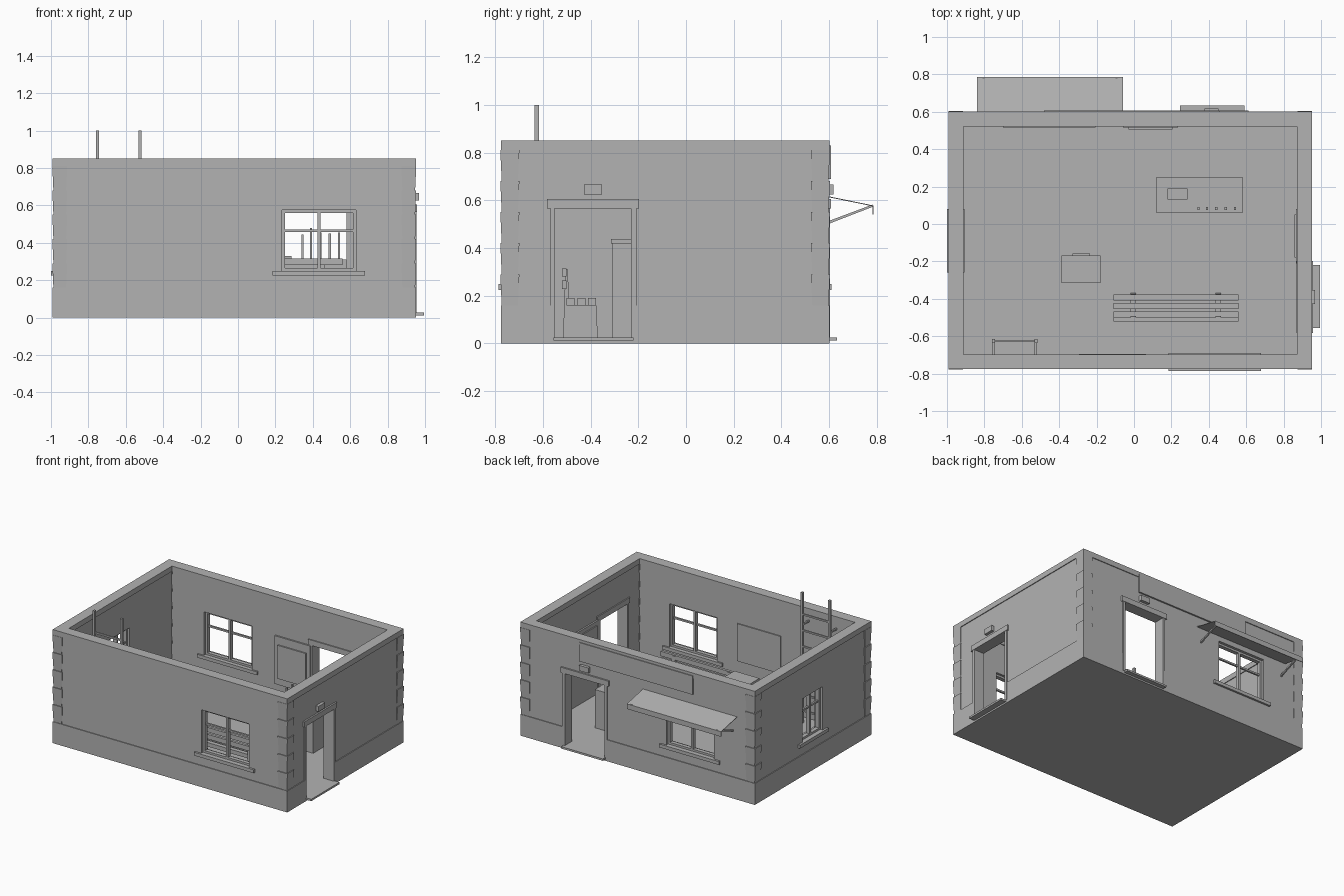
import bpy, bmesh, math
from mathutils import Vector, Matrix

cube = bpy.data.objects.get("Cube")
if cube:
    bpy.data.objects.remove(cube, do_unlink=True)

grey = bpy.data.materials.new("plain_grey")
grey.use_nodes = True
grey.diffuse_color = (0.45, 0.45, 0.45, 1)
grey.node_tree.nodes["Principled BSDF"].inputs["Base Color"].default_value = (0.45, 0.45, 0.45, 1)

XL, XR, YF, YB = -0.985, 0.945, -0.77, 0.595   # outer wall faces
THICK, PROUD, TOP = 0.067, 0.006, 0.85
PLINTH, CAP = 0.16, 0.81


def finish(name, bm):
    bmesh.ops.recalc_face_normals(bm, faces=bm.faces)
    mesh = bpy.data.meshes.new(name)
    bm.to_mesh(mesh)
    bm.free()
    mesh.materials.append(grey)
    obj = bpy.data.objects.new(name, mesh)
    bpy.context.collection.objects.link(obj)
    return obj


def add_box(bm, xs, ys, zs):
    lo, hi = Vector(map(min, (xs, ys, zs))), Vector(map(max, (xs, ys, zs)))
    m = Matrix.Translation((lo + hi) / 2) @ Matrix.Diagonal((*(hi - lo), 1))
    bmesh.ops.create_cube(bm, size=1, matrix=m)


def boxes(name, parts):
    bm = bmesh.new()
    for p in parts:
        add_box(bm, *p)
    return finish(name, bm)


def prism(name, profile, x0, x1):
    """Extrude a (y, z) profile along x."""
    bm = bmesh.new()
    f = bm.faces.new([bm.verts.new((x0, y, z)) for y, z in profile])
    r = bmesh.ops.extrude_face_region(bm, geom=[f])
    bmesh.ops.translate(bm, vec=(x1 - x0, 0, 0),
                        verts=[v for v in r["geom"] if isinstance(v, bmesh.types.BMVert)])
    return finish(name, bm)


def on_wall(wall, u, d, z):
    """Box on a wall: u along it, d outward from its outer face."""
    if wall in ("front", "back"):
        base, s = (YF, -1) if wall == "front" else (YB, 1)
        return u, (base + s * d[0], base + s * d[1]), z
    base, s = (XL, -1) if wall == "left_end" else (XR, 1)
    return (base + s * d[0], base + s * d[1]), u, z


# Wall shell: one profile carried round the rectangle
IN = -THICK
profile = [(PROUD, 0), (PROUD, PLINTH), (0, PLINTH), (0, CAP), (PROUD, CAP), (PROUD, TOP),
           (IN - PROUD, TOP), (IN - PROUD, CAP), (IN, CAP), (IN, 0)]
bm = bmesh.new()
rings = []
for d, z in profile:
    corners = [(XL - d, YF - d), (XR + d, YF - d), (XR + d, YB + d), (XL - d, YB + d)]
    rings.append([bm.verts.new((x, y, z)) for x, y in corners])
for i, a in enumerate(rings):
    b = rings[(i + 1) % len(rings)]
    for k in range(4):
        n = (k + 1) % 4
        bm.faces.new((a[k], a[n], b[n], b[k]))
walls = finish("walls", bm)

# Openings
WZ = (0.25, 0.575)
DZ = (0.025, 0.565)
windows = {"front": (0.235, 0.63), "back": (-0.65, -0.255), "left_end": (-0.21, 0.03)}
doors = {"right_end": (-0.55, -0.23), "back": (0.25, 0.58)}
holes = [on_wall(w, u, (-0.2, 0.1), WZ) for w, u in windows.items()]
holes += [on_wall(w, u, (-0.2, 0.1), DZ) for w, u in doors.items()]
cutter = boxes("opening_cutter", holes)
cutter.hide_render = True
cut = walls.modifiers.new("openings", "BOOLEAN")
cut.operation, cut.solver, cut.object = "DIFFERENCE", "EXACT", cutter
bpy.context.view_layer.objects.active = walls
bpy.ops.object.modifier_apply(modifier=cut.name)
bpy.data.objects.remove(cutter, do_unlink=True)

boxes("floor", [((XL + 0.01, XR - 0.01), (YF + 0.01, YB - 0.01), (0, 0.024))])

# Corner stones: stacked blocks, each wider at the top
bm = bmesh.new()
COURSES = 5
step = (CAP - PLINTH) / COURSES
for cx, sx in ((XL, 1), (XR, -1)):
    for cy, sy in ((YF, 1), (YB, -1)):
        for i in range(COURSES):
            m = Matrix.Translation((cx + sx * 0.032, cy + sy * 0.032, PLINTH + step * (i + 0.5)))
            m = m @ Matrix.Rotation(math.pi / 4, 4, "Z")
            bmesh.ops.create_cone(bm, cap_ends=True, segments=4, depth=step, matrix=m,
                                  radius1=0.034 * math.sqrt(2), radius2=0.04 * math.sqrt(2))
finish("corner_stones", bm)

# Windows: frame, crossed bars, sill
for w, (a, b) in windows.items():
    z0, z1 = WZ
    f, mid = 0.015, (a + b) / 2
    d, bar = (-0.05, -0.02), (-0.042, -0.028)
    boxes(w + "_window_frame", [
        on_wall(w, (a, a + f), d, WZ), on_wall(w, (b - f, b), d, WZ),
        on_wall(w, (a, b), d, (z0, z0 + f)), on_wall(w, (a, b), d, (z1 - f, z1)),
        on_wall(w, (mid - 0.008, mid + 0.008), d, WZ),
        on_wall(w, (a, b), bar, (0.457, 0.47))])
    boxes(w + "_window_sill", [on_wall(w, (a - 0.05, b + 0.05), (-0.08, 0.015), (0.225, z0))])

# Doorways: jambs, lintel, step and lamp box
for w, (a, b) in doors.items():
    mid = (a + b) / 2
    d = (-0.075, 0.009)
    boxes(w + "_door_frame", [
        on_wall(w, (a - 0.018, a), d, DZ), on_wall(w, (b, b + 0.022), d, DZ),
        on_wall(w, (a - 0.033, b + 0.033), (-0.075, 0.012), (0.565, 0.605))])
    boxes(w + "_door_step", [on_wall(w, (a - 0.005, b + 0.01), (-0.07, 0.05 if w == "right_end" else 0.038),
                                     (0.012, 0.026))])
    boxes(w + "_lamp_box", [on_wall(w, (mid - 0.038, mid + 0.038), (-0.001, 0.022), (0.625, 0.665))])

# Back sign board and awning
boxes("sign_board", [on_wall("back", (-0.48, 0.46), (-0.001, 0.012), (0.69, 0.83))])
prism("awning", [(YB, 0.617), (0.785, 0.578), (0.785, 0.54), (0.781, 0.54), (0.781, 0.575), (YB, 0.613)],
      -0.84, -0.06)
for i, x in enumerate((-0.81, -0.1)):
    prism("awning_strut_%d" % i, [(YB, 0.5), (0.781, 0.572), (0.781, 0.582), (YB, 0.512)], x, x + 0.012)

# Boards hung on the inner walls
yb, yf, xr = YB - THICK, YF + THICK, XR - THICK
boxes("back_board", [((-0.06, 0.235), (yb - 0.012, yb), (0.2, 0.56)),
                     ((-0.03, 0.205), (yb - 0.022, yb), (0.25, 0.5))])
boxes("front_board", [((-0.295, 0.065), (yf, yf + 0.008), (0.3, 0.58))])
boxes("side_board", [((xr - 0.012, xr), (-0.21, 0.08), (0.3, 0.58)),
                     ((xr - 0.02, xr), (-0.18, 0.05), (0.33, 0.55))])

# Ladder against the front wall
rails = [((x, x + 0.016), (-0.635, -0.615), (0.024, 1.0)) for x in (-0.76, -0.533)]
ties = [((x, x + 0.012), (yf, -0.62), (z, z + 0.012)) for x in (-0.758, -0.531) for z in (0.3, 0.75)]
rungs = [((-0.75, -0.525), (-0.631, -0.619), (0.11 + 0.12 * i, 0.122 + 0.12 * i)) for i in range(7)]
boxes("ladder", rails + ties + rungs)

# Slatted bench with its back to the front wall
slats = [((-0.11, 0.56), (y, y + 0.033), (0.16, 0.19)) for y in (-0.5, -0.455, -0.41)]
backs = [((-0.11, 0.56), (-0.52, -0.5), (z, z + 0.035)) for z in (0.228, 0.28)]
boxes("bench_slats", slats + backs)
for i, x in enumerate((-0.02, 0.435)):
    prism("bench_leg_%d" % i, [(-0.515, 0.024), (-0.37, 0.024), (-0.375, 0.16), (-0.49, 0.16),
                               (-0.495, 0.31), (-0.505, 0.31)], x, x + 0.03)

# Lidded cabinet
boxes("cabinet", [((-0.38, -0.188), (-0.308, -0.175), (0.024, 0.418)),
                  ((-0.388, -0.18), (-0.315, -0.168), (0.418, 0.437)),
                  ((-0.33, -0.235), (-0.17, -0.158), (0.36, 0.41))])

# Lever desk
boxes("lever_desk", [((0.12, 0.58), (0.06, 0.25), (0.024, 0.31)),
                     ((0.18, 0.285), (0.13, 0.19), (0.31, 0.33))])
tops = (0.445, 0.48, 0.455, 0.45, 0.455)
boxes("levers", [((x - 0.006, x + 0.006), (0.076, 0.092), (0.31, z))
                 for x, z in zip((0.345, 0.39, 0.44, 0.49, 0.54), tops)])
